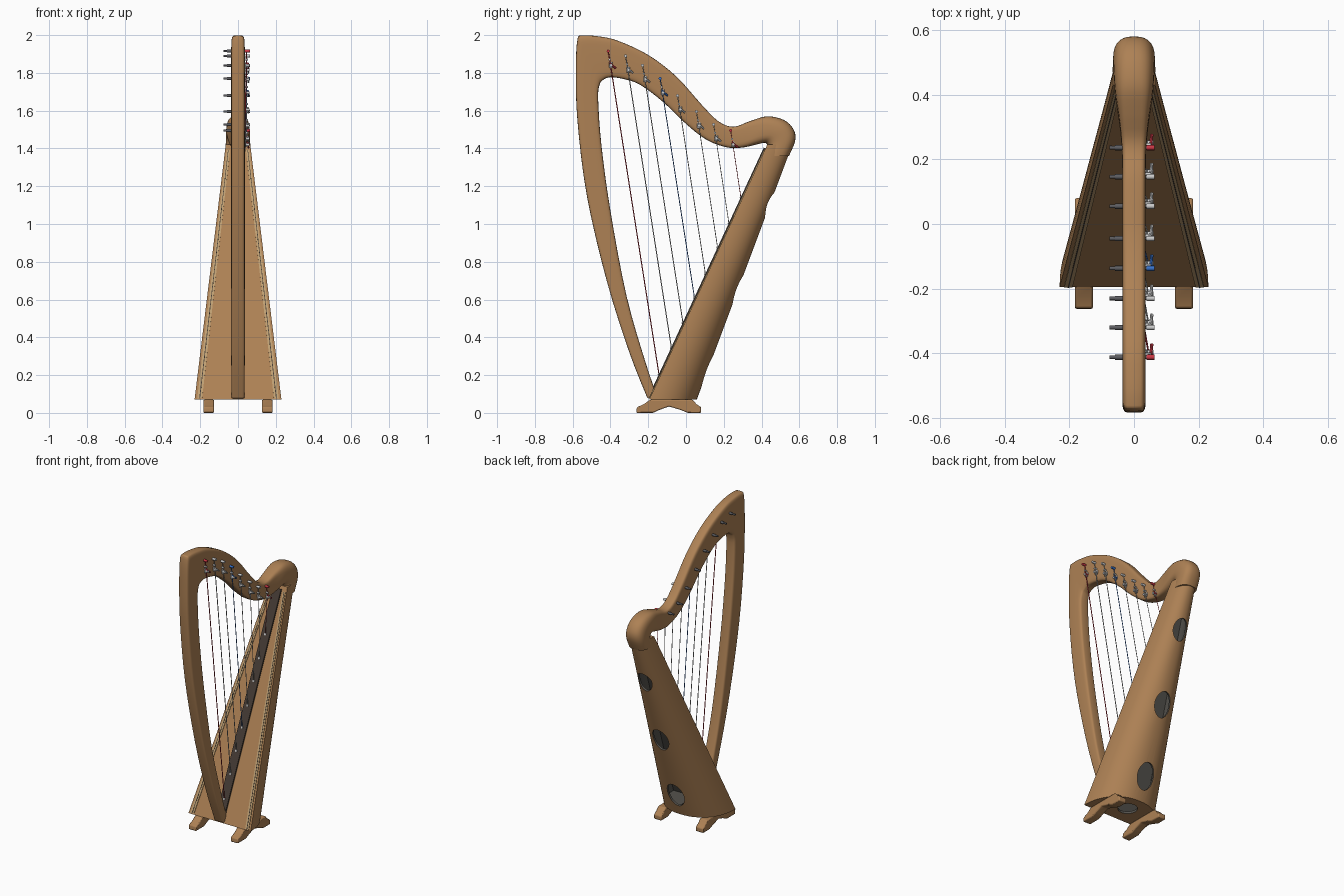
import bpy, bmesh, math
from mathutils import Vector

if "Cube" in bpy.data.objects:
    bpy.data.objects.remove(bpy.data.objects["Cube"])


def material(name, rgb):
    m = bpy.data.materials.new(name)
    m.diffuse_color = (*rgb, 1)
    m.use_nodes = True
    m.node_tree.nodes["Principled BSDF"].inputs["Base Color"].default_value = m.diffuse_color
    return m


WOOD = material("warm wood", (0.42, 0.22, 0.09))
TRIM = material("pale trim", (0.52, 0.35, 0.17))
DARK = material("dark inlay", (0.06, 0.045, 0.035))
INSIDE = material("dark interior", (0.09, 0.085, 0.075))
STEEL = material("dark steel", (0.11, 0.11, 0.12))
SILVER = material("silver", (0.6, 0.6, 0.6))
RED = material("red", (0.6, 0.04, 0.06))
BLUE = material("blue", (0.04, 0.17, 0.6))


def finish(bm, name, mat, angle=40):
    bmesh.ops.recalc_face_normals(bm, faces=bm.faces[:])
    me = bpy.data.meshes.new(name)
    bm.to_mesh(me)
    bm.free()
    me.materials.append(mat)
    ob = bpy.data.objects.new(name, me)
    bpy.context.collection.objects.link(ob)
    smooth(ob, angle)
    return ob


def smooth(ob, angle=40):
    bpy.ops.object.select_all(action='DESELECT')
    ob.select_set(True)
    bpy.context.view_layer.objects.active = ob
    bpy.ops.object.shade_smooth_by_angle(angle=math.radians(angle))


def loft(name, rings, mat, angle=40):
    """Skin a list of equal-length rings and cap both ends."""
    bm = bmesh.new()
    vs = [[bm.verts.new(p) for p in r] for r in rings]
    n = len(vs[0])
    for a, b in zip(vs, vs[1:]):
        for i in range(n):
            bm.faces.new((a[i], a[(i + 1) % n], b[(i + 1) % n], b[i]))
    bm.faces.new(vs[0])
    bm.faces.new(vs[-1])
    return finish(bm, name, mat, angle)


def rod(name, a, b, r, mat, sides=10, r2=None, stretch=1.0):
    """Cylinder from a to b; stretch scales its first cross axis (x where possible)."""
    a, b = Vector(a), Vector(b)
    d = (b - a).normalized()
    u = Vector((1, 0, 0)) if abs(d.x) < 0.5 else Vector((0, 1, 0))
    u = (u - d * u.dot(d)).normalized()
    v = d.cross(u)
    ang = [2 * math.pi * i / sides for i in range(sides)]
    return loft(name, [[p + (u * math.cos(t) * stretch + v * math.sin(t)) * q for t in ang]
                       for p, q in ((a, r), (b, r2 or r))], mat)


def spow(c, e):
    return math.copysign(abs(c) ** e, c)


def catmull(rows, steps):
    out = []
    for i in range(len(rows) - 1):
        p = [rows[max(0, min(len(rows) - 1, i + k))] for k in (-1, 0, 1, 2)]
        for s in range(steps):
            t = s / steps
            out.append([0.5 * (2 * b + (c - a) * t + (2 * a - 5 * b + 4 * c - d) * t * t
                               + (3 * b - a - 3 * c + d) * t ** 3) for a, b, c, d in zip(*p)])
    return out + [list(rows[-1])]


# Pillar, neck and shoulder: outer y, outer z, inner y, inner z, half width
FRAME = [
    (-.205, .08, -.15, .08, .034), (-.30, .32, -.215, .27, .036), (-.42, .70, -.315, .62, .036),
    (-.525, 1.15, -.40, 1.07, .036), (-.575, 1.55, -.448, 1.42, .036),
    (-.583, 1.82, -.465, 1.66, .036), (-.575, 1.975, -.458, 1.735, .036),
    (-.55, 1.998, -.44, 1.762, .036), (-.46, 1.993, -.40, 1.777, .036),
    (-.36, 1.97, -.32, 1.765, .036), (-.20, 1.895, -.24, 1.735, .036),
    (-.05, 1.78, -.12, 1.645, .036), (.08, 1.635, 0, 1.53, .036), (.17, 1.545, .11, 1.445, .036),
    (.25, 1.515, .22, 1.405, .038), (.34, 1.545, .30, 1.405, .046), (.43, 1.57, .37, 1.42, .058),
    (.52, 1.55, .415, 1.43, .063), (.57, 1.50, .43, 1.42, .064), (.578, 1.44, .43, 1.40, .065),
    (.545, 1.36, .405, 1.36, .066)]


def frame_ring(oy, oz, iy, iz, w):
    e = 2 / (5.5 - 2.9 * max(0, min(1, (w - .036) / .028)))
    ring = []
    for i in range(28):
        t = 2 * math.pi * i / 28
        k = 0.5 + 0.5 * spow(math.sin(t), e)
        ring.append((w * spow(math.cos(t), e), iy + (oy - iy) * k, iz + (oz - iz) * k))
    return ring


loft("pillar_and_neck", [frame_ring(*r) for r in catmull(FRAME, 4)], WOOD, 50)


# Soundbox: D-shaped sections, hollow, with sound holes
def board_y(z):
    return -.195 + .463 * (z - .07)


def back_y(z):
    return .057 + .375 * (z - .07)


def half_w(z):
    return .23 - .165 * (z - .07) / 1.35


def d_ring(z, wall=0.0):
    w, f, b = half_w(z) - wall, board_y(z) + wall, back_y(z) - wall
    return [(w * spow(math.cos(t), .9), f + (b - f) * spow(math.sin(t), .9), z)
            for t in (math.pi * i / 32 for i in range(33))]


box = loft("soundbox", [d_ring(.07 + 1.35 * i / 6) for i in range(7)], WOOD)
cutters = [loft("cavity_cutter", [d_ring(.085, .014), d_ring(1.3, .014)], INSIDE)]
out = Vector((0, .936, -.351))
for z, r in ((.22, .088), (.65, .083), (1.10, .072)):
    p = Vector((0, back_y(z), z))
    cutters.append(rod("hole_cutter", p - out * .07, p + out * .05, r, INSIDE, 32, stretch=.68))
cutters.append(rod("base_hole_cutter", (0, -.06, .03), (0, -.06, .12), .06, INSIDE, 32))
for c in cutters:
    mod = box.modifiers.new("cut", 'BOOLEAN')
    mod.operation, mod.solver, mod.object = 'DIFFERENCE', 'EXACT', c
    mod.material_mode = 'TRANSFER'
    bpy.context.view_layer.objects.active = box
    bpy.ops.object.modifier_apply(modifier=mod.name)
    bpy.data.objects.remove(c)
smooth(box, 35)


# Strips lying on the soundboard
def strip(name, bottom, top, z0, z1, thick, mat):
    rings = []
    for z, (x0, x1) in ((z0, bottom), (z1, top)):
        rings.append([(x, board_y(z) - .908 * h, z + .42 * h)
                      for x, h in ((x0, -.003), (x1, -.003), (x1, thick), (x0, thick))])
    loft(name, rings, mat, 20)


for s, side in ((-1, "left"), (1, "right")):
    strip(side + "_edge_trim", (s * .190, s * .216), (s * .042, s * .060), .075, 1.39, .004, TRIM)
    strip(side + "_edge_inlay", (s * .201, s * .205), (s * .050, s * .053), .075, 1.39, .005, DARK)
strip("string_rib", (-.03, .03), (-.03, .03), .075, 1.40, .010, DARK)

# Feet with an arched underside
FOOT = [(-.263, 0), (-.26, .03), (-.225, .045), (-.19, .07), (.035, .07), (.055, .047), (.08, .03),
        (.08, 0), (.01, 0), (-.03, .016), (-.09, .034), (-.14, .016), (-.175, 0)]
for s, side in ((-1, "left"), (1, "right")):
    foot = loft(side + "_foot", [[(s * .155 + dx, y, z) for y, z in FOOT] for dx in (-.028, .028)], WOOD)
    bev = foot.modifiers.new("bevel", 'BEVEL')
    bev.width, bev.segments = .006, 2

# Strings with tuning pins, bridge pins, sharping levers and eyelets
PINS = [(-.412, 1.915), (-.32, 1.89), (-.23, 1.84), (-.137, 1.77), (-.045, 1.68),
        (.055, 1.595), (.146, 1.527), (.236, 1.495)]
for i, (y, z) in enumerate(PINS):
    n = str(i + 1)
    accent = RED if i in (0, 7) else BLUE if i == 3 else SILVER
    rod("tuning_pin_" + n, (-.076, y, z), (.05, y, z), .006, STEEL, r2=.005)
    rod("tuning_pin_collar_" + n, (-.058, y, z), (-.03, y, z), .008, STEEL)
    rod("pin_head_" + n, (.038, y, z), (.063, y, z), .008, accent)
    by, bz = y + .008, z - .045
    rod("bridge_pin_" + n, (.03, by, bz), (.053, by, bz), .006, SILVER)
    ly, lz = y + .014, z - .075
    rod("lever_base_" + n, (.034, ly, lz + .016), (.042, ly, lz - .012), .010, SILVER, 8, stretch=.6)
    rod("lever_pivot_" + n, (.034, ly, lz), (.06, ly, lz), .008, SILVER)
    rod("lever_handle_" + n, (.052, ly - .006, lz + .012), (.055, ly + .026, lz - .016), .005,
        accent, 8)
    ez = (by + .158 * bz + .2274 + .006) / .621
    end = (0, board_y(ez) - .009, ez + .004)
    mat = accent
    rad = .0028 - .00016 * i
    rod("string_" + n, (.046, by, bz), end, rad, mat, 8)
    rod("string_top_" + n, (.046, y, z), (.046, by, bz), rad, mat, 8)
    rod("eyelet_" + n, (0, end[1] + .002, end[2]), (0, end[1] - .005, end[2] + .002), .007, SILVER)
